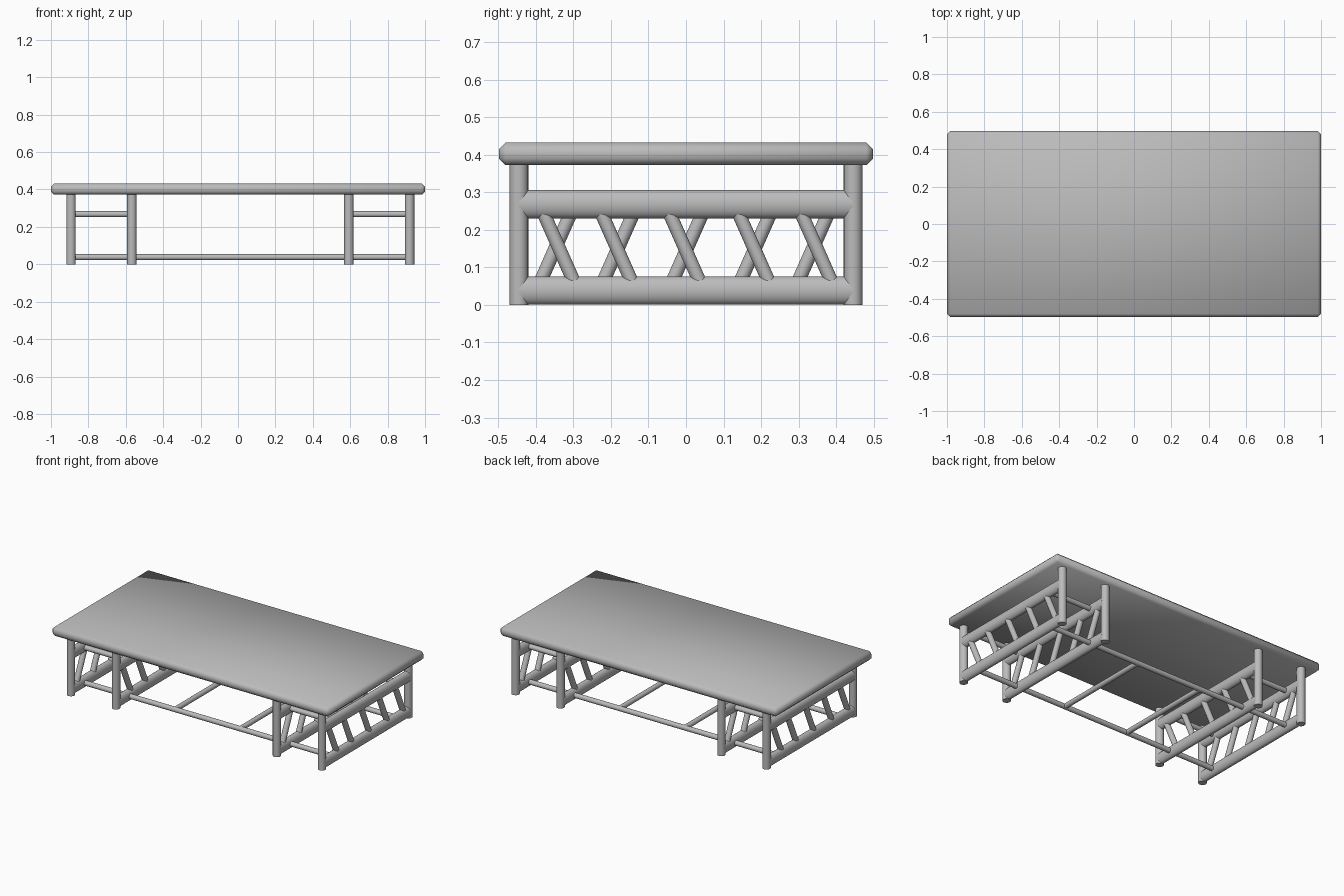
import bpy
from mathutils import Vector

cube = bpy.data.objects.get("Cube")
if cube:
    bpy.data.objects.remove(cube, do_unlink=True)

grey = bpy.data.materials.new("plain_grey")
grey.use_nodes = True
colour = (0.5, 0.5, 0.5, 1)
grey.diffuse_color = colour
grey.node_tree.nodes["Principled BSDF"].inputs["Base Color"].default_value = colour

MID = 0.0125          # the base sits slightly off centre under the top
LOW, HIGH = 0.038, 0.268   # heights of lower and upper rails
LEG_Y, ROD_Y = 0.445, 0.33


def pole(name, start, end, radius, flat=1.0):
    """Round bar from start to end; flat scales its local x radius."""
    start, end = Vector(start), Vector(end)
    axis = end - start
    bpy.ops.mesh.primitive_cylinder_add(vertices=24, radius=radius, depth=axis.length,
                                        location=(start + end) / 2)
    obj = bpy.context.object
    obj.name = name
    obj.rotation_euler = axis.to_track_quat('Z', 'Y').to_euler()
    obj.scale.x = flat
    obj.data.materials.append(grey)
    bpy.ops.object.shade_smooth_by_angle()
    return obj


def rail(name, x, z):
    """Oval rail running front to back, taller than it is wide."""
    bpy.ops.mesh.primitive_cylinder_add(vertices=32, radius=1, depth=2 * LEG_Y,
                                        location=(x, 0, z), rotation=(1.5708, 0, 0))
    obj = bpy.context.object
    obj.name = name
    obj.scale = (0.0255, 0.0375, 1)
    obj.data.materials.append(grey)
    bpy.ops.object.shade_smooth_by_angle()


# Table top with softened edges
bpy.ops.mesh.primitive_cube_add(size=1, location=(0, 0, 0.402))
top = bpy.context.object
top.name = "table_top"
top.scale = (2, 0.995, 0.06)
bpy.ops.object.transform_apply(location=False, rotation=False)
bevel = top.modifiers.new("soft_edge", 'BEVEL')
bevel.width = 0.017
bevel.segments = 1
top.data.materials.append(grey)
bpy.ops.object.shade_smooth()

# Four frames: legs, two rails and five slanted braces each
for side, end in ((1, "left"), (-1, "right")):
    for place, offset, lean in (("outer", 0.905, 1), ("inner", 0.58, -1)):
        x = MID + side * offset
        turn = side * lean
        tag = f"{end}_{place}"
        for y, face in ((-LEG_Y, "front"), (LEG_Y, "back")):
            pole(f"{tag}_{face}_leg", (x, y, 0), (x, y, 0.385), 0.025)
        rail(f"{tag}_lower_rail", x, LOW)
        rail(f"{tag}_upper_rail", x, HIGH)
        for i, y in enumerate((-0.339, -0.185, -0.004, 0.18, 0.347)):
            pole(f"{tag}_brace_{i + 1}", (x, turn * (y + 0.045), 0.052),
                 (x, turn * (y - 0.045), 0.255), 0.018)

    # Short upper rods joining the two frames of each end
    for y, face in ((-ROD_Y, "front"), (ROD_Y, "back")):
        pole(f"{end}_{face}_upper_rod", (MID + side * 0.58, y, HIGH),
             (MID + side * 0.905, y, HIGH), 0.016)

    # Cross rod between the long rods
    x = MID + side * 0.235
    pole(f"{end}_cross_rod", (x, -ROD_Y, LOW), (x, ROD_Y, LOW), 0.016)

# Long lower rods through all the frames
for y, face in ((-ROD_Y, "front"), (ROD_Y, "back")):
    pole(f"{face}_long_rod", (MID - 0.905, y, LOW), (MID + 0.905, y, LOW), 0.016)
